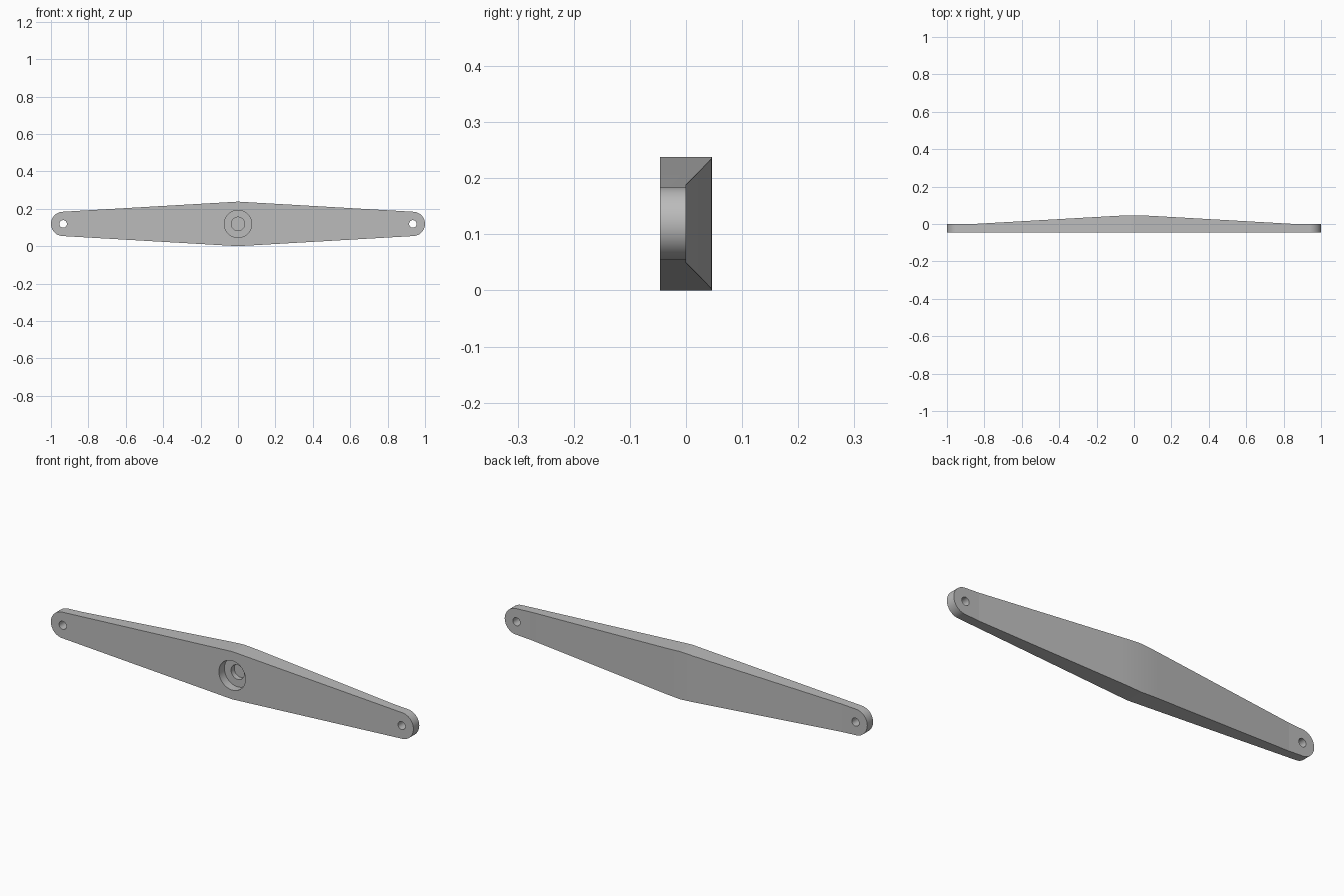
import bpy, bmesh
from math import sin, cos, pi, radians
from mathutils import Matrix

cube = bpy.data.objects.get("Cube")
if cube:
    bpy.data.objects.remove(cube)

MID = 0.119        # height of the centre line
FRONT = -0.046
TIP_X, TIP_R = 0.935, 0.065

grey = bpy.data.materials.new("satin grey")
grey.use_nodes = True
grey.diffuse_color = (0.5, 0.5, 0.5, 1)
grey.node_tree.nodes["Principled BSDF"].inputs["Base Color"].default_value = grey.diffuse_color


def make_object(name, bm):
    bmesh.ops.recalc_face_normals(bm, faces=bm.faces)
    mesh = bpy.data.meshes.new(name)
    bm.to_mesh(mesh)
    bm.free()
    obj = bpy.data.objects.new(name, mesh)
    obj.data.materials.append(grey)
    bpy.context.collection.objects.link(obj)
    return obj


def prism(name, points, offset):
    """Extrude a closed polygon along the offset vector."""
    bm = bmesh.new()
    face = bm.faces.new([bm.verts.new(p) for p in points])
    result = bmesh.ops.extrude_face_region(bm, geom=[face], use_keep_orig=True)
    verts = [g for g in result["geom"] if isinstance(g, bmesh.types.BMVert)]
    bmesh.ops.translate(bm, verts=verts, vec=offset)
    return make_object(name, bm)


def drill(name, x, radius, start, end):
    """Cylinder along y used to cut a hole."""
    bm = bmesh.new()
    place = Matrix.Translation((x, (start + end) / 2, MID)) @ Matrix.Rotation(pi / 2, 4, "X")
    bmesh.ops.create_cone(bm, cap_ends=True, segments=128, radius1=radius,
                          radius2=radius, depth=end - start, matrix=place)
    return make_object(name, bm)


def cut(target, cutter, operation):
    """Apply a boolean and discard the cutter."""
    mod = target.modifiers.new("cut", "BOOLEAN")
    mod.operation, mod.object, mod.solver = operation, cutter, "EXACT"
    bpy.context.view_layer.objects.active = target
    bpy.ops.object.modifier_apply(modifier=mod.name)
    bpy.data.objects.remove(cutter)


# Front outline: tapered bar with round ends
steps = 64
arc = [(-pi / 2 + 0.06) + (pi - 0.12) * i / steps for i in range(steps + 1)]
right_end = [(TIP_X + TIP_R * cos(a), TIP_R * sin(a)) for a in arc]
outline = right_end + [(0, MID)] + [(-x, -z) for x, z in right_end] + [(0, -MID)]
bar = prism("handle_bar", [(x, FRONT, MID + z) for x, z in outline], (0, 0.2, 0))

# Back profile: flat tips, sloping back and a softly rounded crown
crown, slope_end, peak = 0.1, 0.86, 0.046
slope = peak / (slope_end - crown / 2)
curve = [crown * (1 - 2 * i / 12) for i in range(13)]
back = [(1.1, FRONT - 0.1), (1.1, 0), (slope_end, 0)]
back += [(x, peak - slope * x * x / (2 * crown)) for x in curve]
back += [(-slope_end, 0), (-1.1, 0), (-1.1, FRONT - 0.1)]
cut(bar, prism("back_profile", [(x, y, -0.1) for x, y in back], (0, 0, 0.5)), "INTERSECT")

# Through holes at the tips and a stepped blind hole in the middle
for side in (-1, 1):
    cut(bar, drill("tip_hole", side * TIP_X, 0.02, -0.2, 0.2), "DIFFERENCE")
cut(bar, drill("counterbore", 0, 0.073, -0.2, -0.003), "DIFFERENCE")
cut(bar, drill("pilot_hole", 0, 0.036, -0.1, 0.022), "DIFFERENCE")

# Smooth shading on the curves, crisp edges elsewhere
bpy.ops.object.select_all(action="DESELECT")
bar.select_set(True)
bpy.context.view_layer.objects.active = bar
bpy.ops.object.shade_smooth_by_angle(angle=radians(3.1))
